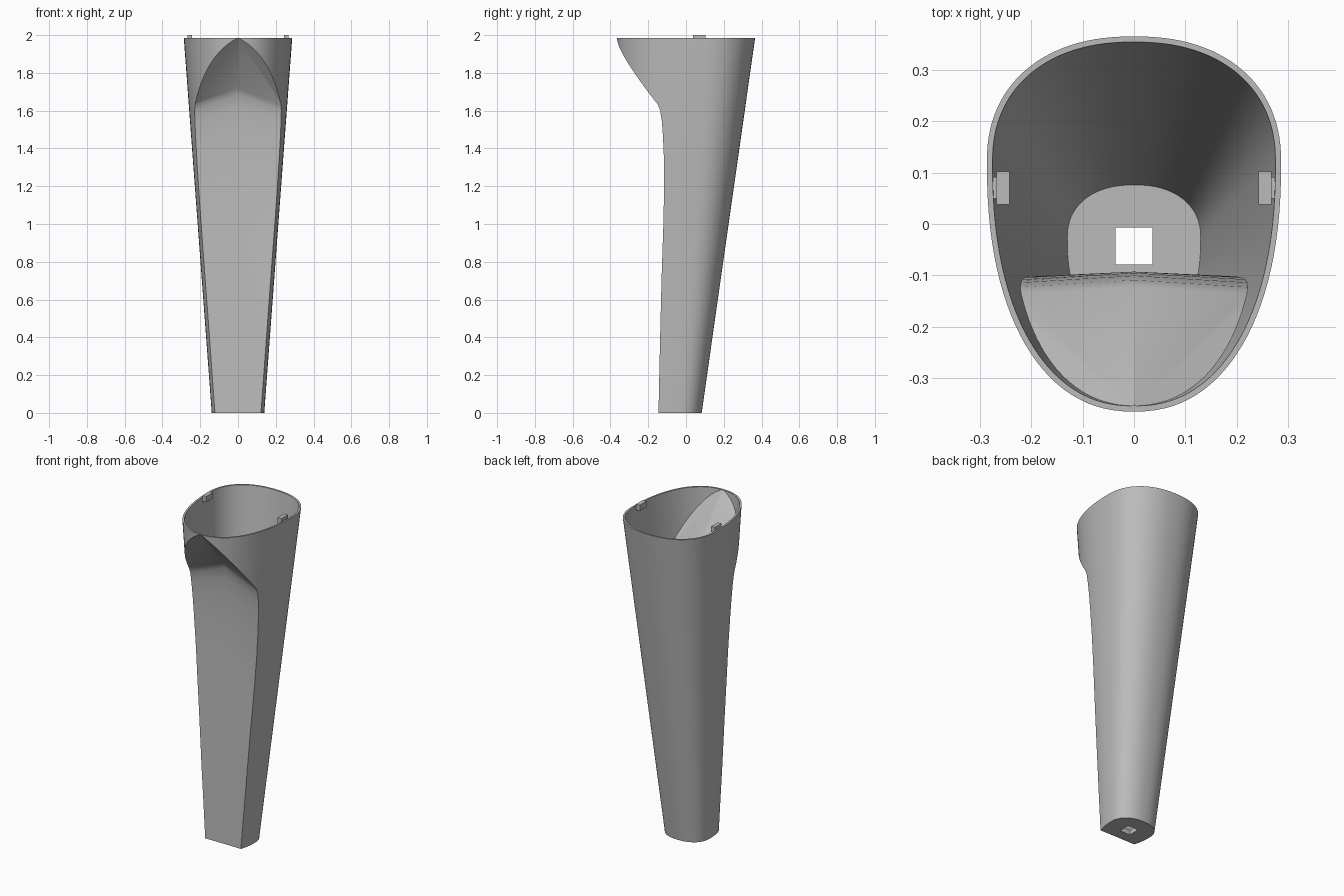
import bpy
import bmesh
import math
from mathutils import Vector

if "Cube" in bpy.data.objects:
    bpy.data.objects.remove(bpy.data.objects["Cube"], do_unlink=True)

TOP = 1.985
WALL = 0.011
FLOOR = 0.03

grey = bpy.data.materials.new("plain grey")
grey.use_nodes = True
colour = (0.5, 0.5, 0.5, 1)
grey.diffuse_color = colour
grey.node_tree.nodes["Principled BSDF"].inputs["Base Color"].default_value = colour


def make_object(name, bm):
    bmesh.ops.recalc_face_normals(bm, faces=bm.faces)
    mesh = bpy.data.meshes.new(name)
    bm.to_mesh(mesh)
    bm.free()
    mesh.materials.append(grey)
    obj = bpy.data.objects.new(name, mesh)
    bpy.context.collection.objects.link(obj)
    return obj


def skin(name, rings):
    """Closed solid through equal rings of points, capped at both ends."""
    bm = bmesh.new()
    loops = [[bm.verts.new(p) for p in ring] for ring in rings]
    n = len(loops[0])
    for a, b in zip(loops, loops[1:]):
        for i in range(n):
            j = (i + 1) % n
            bm.faces.new((a[i], a[j], b[j], b[i]))
    bm.faces.new(loops[0])
    bm.faces.new(loops[-1])
    return make_object(name, bm)


def box(name, low, high):
    (x0, y0, z0), (x1, y1, z1) = low, high
    return skin(name, [[(x0, y0, z), (x1, y0, z), (x1, y1, z), (x0, y1, z)] for z in (z0, z1)])


def mix(a, b, t):
    return a + (b - a) * t


def oval(z, inset, sides=112):
    """Egg-shaped section of the tapering body at height z."""
    t = z / TOP
    half = mix(0.139, 0.287, t) - inset
    mid = mix(-0.03, 0.12, t)
    front = mix(0.21, 0.486, t) - inset
    back = mix(0.113, 0.246, t) - inset
    ring = []
    for i in range(sides):
        a = math.tau * i / sides
        c, s = math.cos(a), math.sin(a)
        power = 2 / 2.25
        x = half * math.copysign(abs(c) ** power, c)
        y = mid + (back if s > 0 else front) * math.copysign(abs(s) ** power, s)
        ring.append((x, y, z))
    return ring


def body_solid(name, z0, z1, inset):
    return skin(name, [oval(mix(z0, z1, i / 8), inset) for i in range(9)])


def front_cutter(name, shift):
    """Space in front of the V-shaped panel and the sloping brow above it."""
    corner = [(-0.147, -0.1), (-0.138, 0.4), (-0.121, 1.0), (-0.117, 1.2), (-0.1185, 1.36),
              (-0.122, 1.46), (-0.128, 1.54), (-0.137, 1.6), (-0.15, 1.63)]
    centre = [(y + 0.015 * max(z, 0) / 1.63, z + 0.09 * max(z, 0) / 1.63) for y, z in corner]
    # brow slope reaches the rim exactly at the front tip, then carries on past it
    tip = Vector((-0.366, TOP))
    base = Vector(centre[-1])
    above = base + (tip - base) * 2.2
    centre.append(tuple(above))
    corner.append(tuple(above + Vector(corner[-1]) - base))
    reach = 0.4 / 0.235
    rings = []
    for x, k in ((-0.4, reach), (0, 0), (0.4, reach)):
        ring = [(x, mix(c[0], e[0], k) + shift, mix(c[1], e[1], k)) for c, e in zip(centre, corner)]
        ring += [(x, -1.5, ring[-1][2]), (x, -1.5, -0.1)]
        rings.append(ring)
    return skin(name, rings)


def subtract(target, cutter):
    mod = target.modifiers.new("cut", 'BOOLEAN')
    mod.operation = 'DIFFERENCE'
    mod.solver = 'EXACT'
    mod.object = cutter
    bpy.context.view_layer.objects.active = target
    bpy.ops.object.modifier_apply(modifier=mod.name)
    bpy.data.objects.remove(cutter, do_unlink=True)


# Tapering hollow shell with recessed front
shell = body_solid("tapered_shell", 0, TOP, 0)
subtract(shell, front_cutter("front_recess", 0))
cavity = body_solid("cavity", FLOOR, 2.1, WALL)
subtract(cavity, front_cutter("cavity_front", 0.013))
subtract(shell, cavity)

# Square socket through the floor
subtract(shell, box("socket", (-0.036, -0.079, -0.1), (0.036, -0.007, 0.1)))

bpy.ops.object.select_all(action='DESELECT')
shell.select_set(True)
bpy.context.view_layer.objects.active = shell
bpy.ops.object.shade_smooth_by_angle(angle=math.radians(30))

# Locking tabs standing just above the rim, each on a short bracket
for side, s in (("left", 1), ("right", -1)):
    box(side + "_tab", (s * 0.243, 0.038, 1.965), (s * 0.268, 0.102, 2.0))
    box(side + "_tab_bracket", (s * 0.266, 0.05, 1.955), (s * 0.28, 0.092, 1.98))
